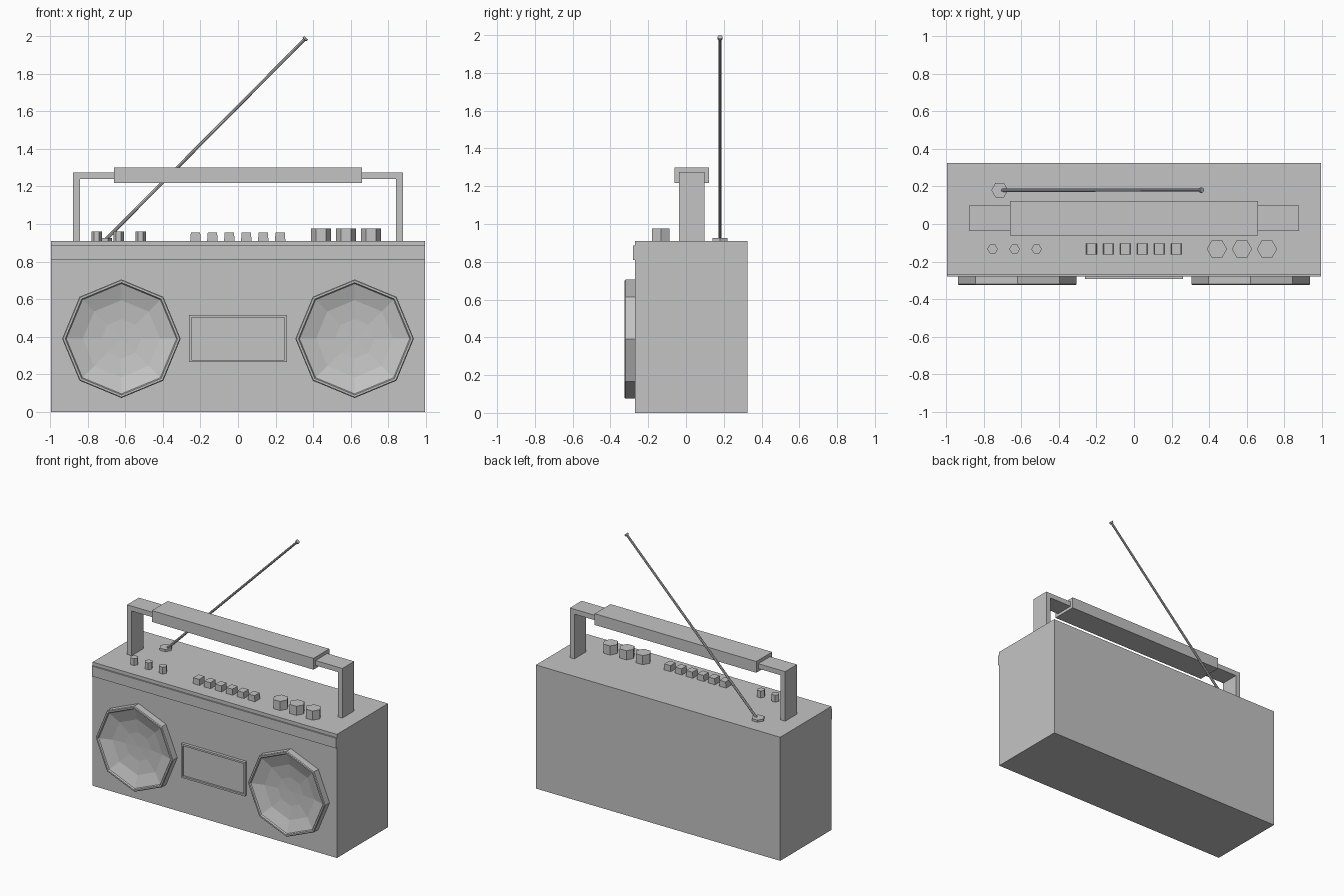
import bpy
import bmesh
from math import cos, sin, tau, radians
from mathutils import Matrix, Vector

default = bpy.data.objects.get("Cube")
if default:
    bpy.data.objects.remove(default, do_unlink=True)

GREY = (0.55, 0.55, 0.55, 1)
grey = bpy.data.materials.new("plain grey")
grey.use_nodes = True
grey.diffuse_color = GREY
grey.node_tree.nodes["Principled BSDF"].inputs["Base Color"].default_value = GREY


def finish(name, bm):
    bmesh.ops.recalc_face_normals(bm, faces=bm.faces)
    mesh = bpy.data.meshes.new(name)
    bm.to_mesh(mesh)
    bm.free()
    mesh.materials.append(grey)
    obj = bpy.data.objects.new(name, mesh)
    bpy.context.collection.objects.link(obj)
    return obj


def box_mesh(x, y, z):
    """Box from (min, max) pairs."""
    bm = bmesh.new()
    size = [b - a for a, b in (x, y, z)]
    mid = [(a + b) / 2 for a, b in (x, y, z)]
    bmesh.ops.create_cube(bm, size=1,
                          matrix=Matrix.Translation(mid) @ Matrix.Diagonal((*size, 1)))
    return bm


def box(name, x, y, z):
    return finish(name, box_mesh(x, y, z))


def lathe(name, profile, sides, matrix):
    """Spin (radius, height) points about local z; ends close on the axis."""
    bm = bmesh.new()
    rings = []
    for r, h in profile:
        angles = [tau * i / sides for i in range(sides)] if r else [0]
        rings.append([bm.verts.new(matrix @ Vector((r * cos(a), r * sin(a), h)))
                      for a in angles])
    for low, high in zip(rings, rings[1:]):
        for i in range(sides):
            j = (i + 1) % sides
            corners = [low[i % len(low)], low[j % len(low)],
                       high[j % len(high)], high[i % len(high)]]
            bm.faces.new(list(dict.fromkeys(corners)))
    bmesh.ops.dissolve_limit(bm, angle_limit=radians(0.5),
                             verts=bm.verts, edges=bm.edges)
    return finish(name, bm)


def knob(name, x, y, radius, height):
    profile = [(0, 0), (radius, 0), (radius, height), (0, height)]
    return lathe(name, profile, 6, Matrix.Translation((x, y, TOP)))


# Case and front trim band
TOP, FRONT = 0.91, -0.27
box("case", (-0.995, 0.995), (FRONT, 0.325), (0, TOP))
box("front_trim_band", (-0.995, 0.995), (-0.28, FRONT), (0.81, 0.885))

# Octagonal speakers: chamfered rim around a shallow dish
speaker = [(0, 0), (0.315, 0), (0.315, 0.05), (0.31, 0.055), (0.299, 0.055),
           (0.293, 0.046), (0.205, 0.016), (0.105, 0.004), (0, 0.001)]
for side, x in (("right", -0.62), ("left", 0.62)):
    lathe(side + "_speaker", speaker, 8,
          Matrix.Translation((x, FRONT, 0.39)) @ Matrix.Rotation(radians(90), 4, "X"))

# Cassette door with a recessed window
bm = box_mesh((-0.26, 0.26), (-0.292, FRONT), (0.265, 0.515))
door = min(bm.faces, key=lambda f: f.calc_center_median().y)
bmesh.ops.inset_region(bm, faces=[door], thickness=0.018)
bmesh.ops.inset_region(bm, faces=[door], thickness=0.0005, depth=-0.013)
finish("cassette_door", bm)

# Handle: one bent strap and a thicker grip
outer, inner, rise = 0.877, 0.84, 1.275
outline = [(-outer, TOP), (-outer, rise), (outer, rise), (outer, TOP),
           (inner, TOP), (inner, rise - 0.036), (-inner, rise - 0.036), (-inner, TOP)]
bm = bmesh.new()
strap = bm.faces.new([bm.verts.new((x, -0.038, z)) for x, z in outline])
ext = bmesh.ops.extrude_face_region(bm, geom=[strap])["geom"]
bmesh.ops.translate(bm, vec=(0, 0.137, 0),
                    verts=[v for v in ext if isinstance(v, bmesh.types.BMVert)])
finish("handle_strap", bm)
box("handle_grip", (-0.658, 0.658), (-0.062, 0.122), (1.217, 1.3))

# Top controls
ROW = -0.133
for i in range(3):
    knob(f"small_knob_{i + 1}", -0.752 + 0.117 * i, ROW, 0.028, 0.05)
    knob(f"large_knob_{i + 1}", 0.441 + 0.133 * i, ROW, 0.054, 0.067)
for i in range(6):
    x = -0.226 + 0.09 * i
    bm = box_mesh((x - 0.028, x + 0.028), (ROW - 0.03, ROW + 0.03), (TOP, 0.954))
    for v in bm.verts:
        if v.co.z > 0.93:
            v.co.x = x + (v.co.x - x) * 0.88
    finish(f"button_{i + 1}", bm)

# Antenna: hexagonal base, slanted rod and wider tip
AERIAL_Y = 0.18
knob("antenna_base", -0.714, AERIAL_Y, 0.045, 0.016)
foot, tip = Vector((-0.71, AERIAL_Y, TOP)), Vector((0.362, AERIAL_Y, 1.99))
slant = tip - foot
rod = slant.length
lathe("antenna_rod",
      [(0, 0), (0.009, 0), (0.008, rod - 0.016), (0.014, rod - 0.012),
       (0.014, rod), (0, rod)],
      8, Matrix.Translation(foot) @ slant.to_track_quat("Z", "Y").to_matrix().to_4x4())
